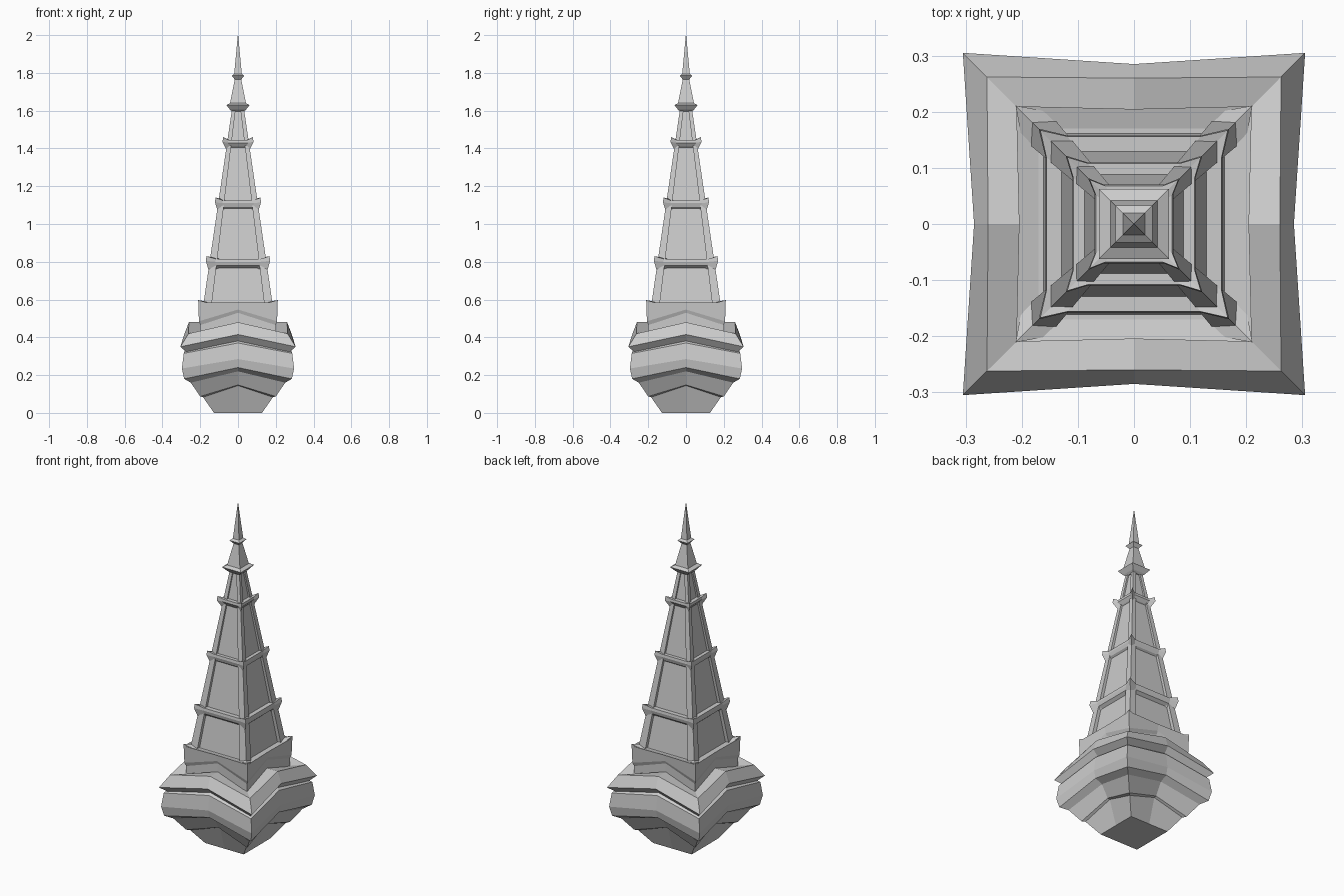
import bpy, bmesh

if "Cube" in bpy.data.objects:
    bpy.data.objects.remove(bpy.data.objects["Cube"])


def quarter(points):
    """Repeat the points of the front side on all four sides."""
    ring = []
    for _ in range(4):
        ring += points
        points = [(-y, x, z) for x, y, z in points]
    return ring


def loft(name, rings):
    """Flat-faced closed solid through rings with equal point counts."""
    bm = bmesh.new()
    loops = [[bm.verts.new(p) for p in r] for r in rings]
    n = len(loops[0])
    for a, b in zip(loops, loops[1:]):
        for i in range(n):
            j = (i + 1) % n
            bm.faces.new((a[i], a[j], b[j], b[i]))
    bm.faces.new(loops[0][::-1])
    bm.faces.new(loops[-1])
    bmesh.ops.recalc_face_normals(bm, faces=bm.faces)
    me = bpy.data.meshes.new(name)
    bm.to_mesh(me)
    bm.free()
    ob = bpy.data.objects.new(name, me)
    bpy.context.collection.objects.link(ob)
    return ob


def chevron(c, zc, m, zm):
    """Square ring with its own corner and mid-side size and height."""
    return quarter([(-c, -c, zc), (0, -m, zm)])


def lugged(c, zc, m, zm, s=0.76):
    """Square ring whose corners stick out and up."""
    return quarter([(-c, -c, zc), (-m * s, -m, zm), (m * s, -m, zm)])


def square(c, z):
    return quarter([(-c, -c, z)])


def framed(c, w, d, z):
    """Square section with corner posts and recessed panels."""
    return quarter([(-c, -c, z), (w - c, -c, z), (w - c, d - c, z),
                    (c - w, d - c, z), (c - w, -c, z)])


# Bulging base with peaked bands
loft("base", [chevron(*r) for r in (
    (.127, 0, .127, 0), (.185, .083, .17, .145), (.20, .087, .185, .148),
    (.25, .16, .225, .22), (.285, .18, .27, .24), (.297, .235, .28, .285),
    (.287, .315, .27, .37), (.265, .33, .25, .385))])

# Overhanging cornice above the base
loft("cornice", [chevron(*r) for r in (
    (.265, .315, .25, .375), (.305, .35, .285, .415),
    (.262, .42, .26, .48), (.19, .42, .19, .48))])

# Plinth under the spire, peaked lower edge and raised corners
loft("plinth", [chevron(*r) for r in (
    (.20, .40, .19, .44), (.20, .465, .19, .53), (.207, .485, .198, .547),
    (.21, .585, .205, .585), (.17, .575, .17, .575))])
loft("plinth_corners", [lugged(*r) for r in (
    (.204, .50, .19, .55), (.211, .597, .20, .58), (.17, .59, .17, .575))])

# Spire shaft with corner posts and recessed panels
loft("spire_shaft", [framed(.187, .045, .022, .55), framed(.03, .019, .008, 1.62)])

# Collars around the shaft: height, outer corner size, shaft size
for i, (z, c, b) in enumerate(((.76, .17, .157), (1.07, .122, .108), (1.39, .082, .06))):
    loft(f"collar_{i + 1}", [lugged(*r) for r in (
        (b - .02, z - .01, b - .022, z + .005), (b, z, b - .004, z + .02),
        (c, z + .045, c - .012, z + .04), (c - .003, z + .07, c - .014, z + .055),
        (b - .025, z + .05, b - .03, z + .055))])

# Stacked caps and needle point
loft("finial", [square(*r) for r in (
    (.03, 1.595), (.042, 1.605), (.062, 1.63), (.042, 1.64), (.017, 1.765),
    (.033, 1.785), (.02, 1.795), (.001, 2.0))])
